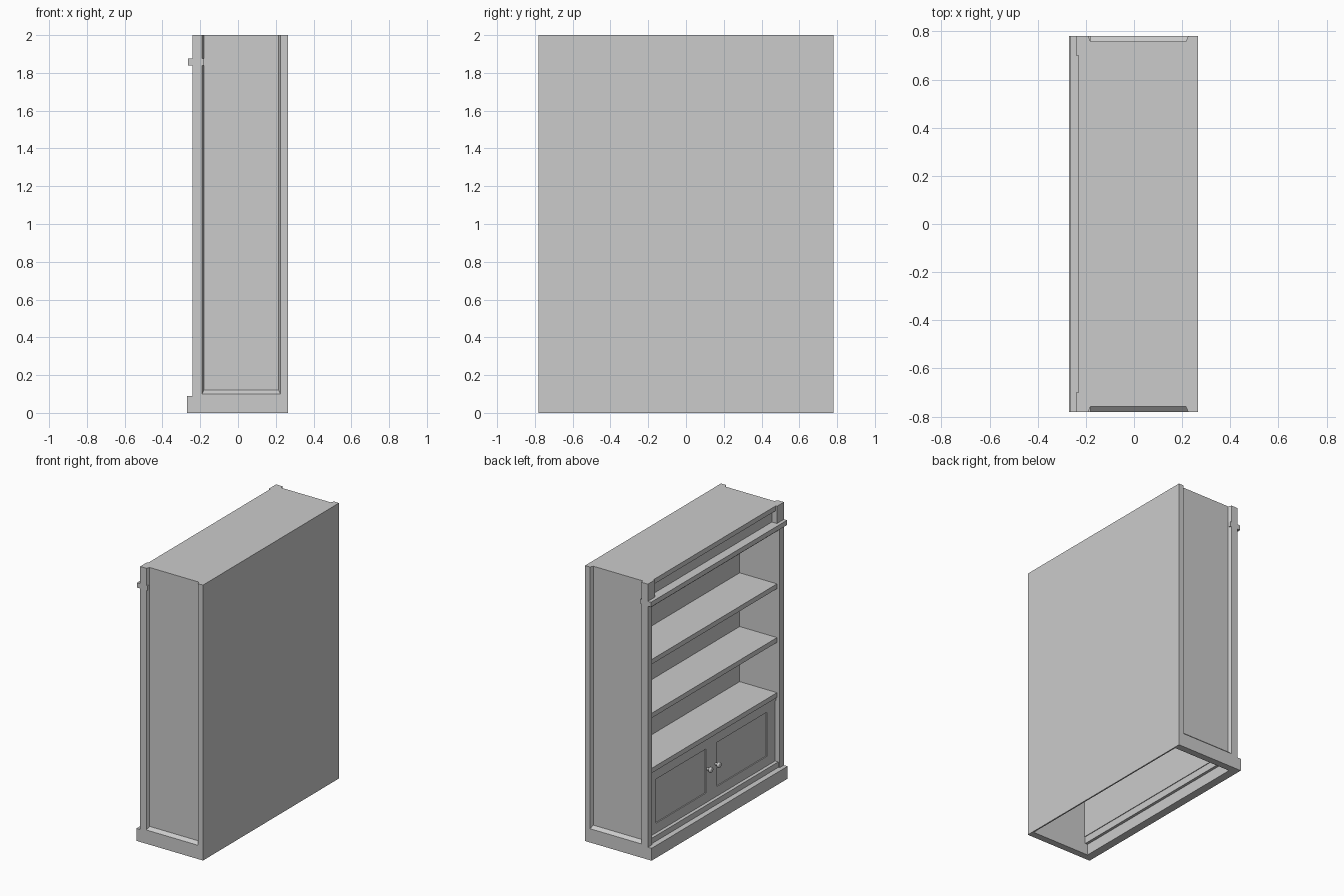
import bpy
import bmesh

if "Cube" in bpy.data.objects:
    bpy.data.objects.remove(bpy.data.objects["Cube"])

grey = bpy.data.materials.new("plain_grey")
grey.use_nodes = True
GREY = (0.6, 0.6, 0.6, 1)
grey.diffuse_color = GREY
grey.node_tree.nodes["Principled BSDF"].inputs["Base Color"].default_value = GREY

HALF = 0.78     # half of the overall width
INNER = 0.73    # inner face of the side walls
BACK = 0.265    # outer back face


def finish(bm, name):
    bmesh.ops.recalc_face_normals(bm, faces=bm.faces)
    mesh = bpy.data.meshes.new(name)
    bm.to_mesh(mesh)
    bm.free()
    mesh.materials.append(grey)
    ob = bpy.data.objects.new(name, mesh)
    bpy.context.collection.objects.link(ob)
    return ob


def box(name, x, y, z):
    """Box from (min, max) pairs."""
    bm = bmesh.new()
    bmesh.ops.create_cube(bm, size=1)
    for v in bm.verts:
        v.co = [r[0] if c < 0 else r[1] for c, r in zip(v.co, (x, y, z))]
    return finish(bm, name)


def loft(name, rings):
    """Solid between two rings of four points."""
    bm = bmesh.new()
    a, b = [[bm.verts.new(p) for p in ring] for ring in rings]
    bm.faces.new(a)
    bm.faces.new(b)
    for i in range(4):
        j = (i + 1) % 4
        bm.faces.new((a[i], a[j], b[j], b[i]))
    return finish(bm, name)


def recess(ob, cutter):
    mod = ob.modifiers.new("recess", "BOOLEAN")
    mod.object = cutter
    mod.operation = "DIFFERENCE"
    mod.solver = "EXACT"
    cutter.hide_render = True
    cutter.hide_set(True)


def span(s, a, b):
    return tuple(sorted((s * a, s * b)))


# Carcass shared by both halves
box("back_board", (BACK - 0.01, BACK), (-INNER, INNER), (0, 2))
box("top_board", (-0.23, BACK - 0.01), (-INNER, INNER), (1.965, 2))
box("frieze_panel", (-0.2, -0.18), (-INNER, INNER), (1.84, 1.965))
box("cornice_strip", (-0.265, -0.18), (-HALF, HALF), (1.84, 1.875))
box("lintel", (-0.23, -0.19), (-INNER, INNER), (1.81, 1.84))
box("compartment_ceiling", (-0.2, 0.09), (-INNER, INNER), (1.825, 1.845))
box("inner_back", (0.08, 0.09), (-INNER, INNER), (0.59, 1.84))
box("plinth_front", (-0.27, -0.21), (-HALF, HALF), (0, 0.09))
box("bottom_rail", (-0.23, -0.19), (-INNER, INNER), (0.08, 0.13))

# Shelves, the lowest being the cupboard top
for name, z in (("upper_shelf", 1.42), ("middle_shelf", 1.03), ("cupboard_top", 0.63)):
    box(name, (-0.22, 0.085), (-INNER, INNER), (z - 0.035, z))
box("cupboard_top_rail", (-0.21, -0.18), (-INNER, INNER), (0.57, 0.6))

for side, s in (("left", -1), ("right", 1)):
    # Side wall with a bevelled recess that runs out at the top
    wall = box(side + "_side", (-0.24, BACK), span(s, INNER, HALF), (0, 2))
    rings = []
    for y, grow in ((0.757, 0), (0.803, 2)):
        x0, x1, z0 = -0.18 - 0.01 * grow, 0.215 + 0.01 * grow, 0.12 - 0.02 * grow
        rings.append([(x0, s * y, z0), (x1, s * y, z0), (x1, s * y, 2.1), (x0, s * y, 2.1)])
    recess(wall, loft(side + "_side_cutter", rings))

    # Wider block at the head of each post
    box(side + "_post_head", (-0.24, -0.18), span(s, 0.7, INNER), (1.875, 2))

    # Door with a sunk panel
    door = box(side + "_door", (-0.205, -0.185), span(s, 0.001, INNER), (0.13, 0.595))
    recess(door, box(side + "_door_cutter", (-0.3, -0.197), span(s, 0.065, 0.635), (0.2, 0.52)))

    # Knob on a short stem
    for part, r, x, depth in (("stem", 0.009, -0.212, 0.026), ("knob", 0.02, -0.232, 0.02)):
        bpy.ops.mesh.primitive_cylinder_add(
            vertices=16, radius=r, depth=depth, location=(x, s * 0.047, 0.37),
            rotation=(0, 1.5708, 0))
        ob = bpy.context.object
        ob.name = side + "_door_" + part
        ob.data.materials.append(grey)
        if part == "knob":
            bev = ob.modifiers.new("round", "BEVEL")
            bev.width = 0.007
            bev.segments = 3
        bpy.ops.object.shade_smooth_by_angle()
